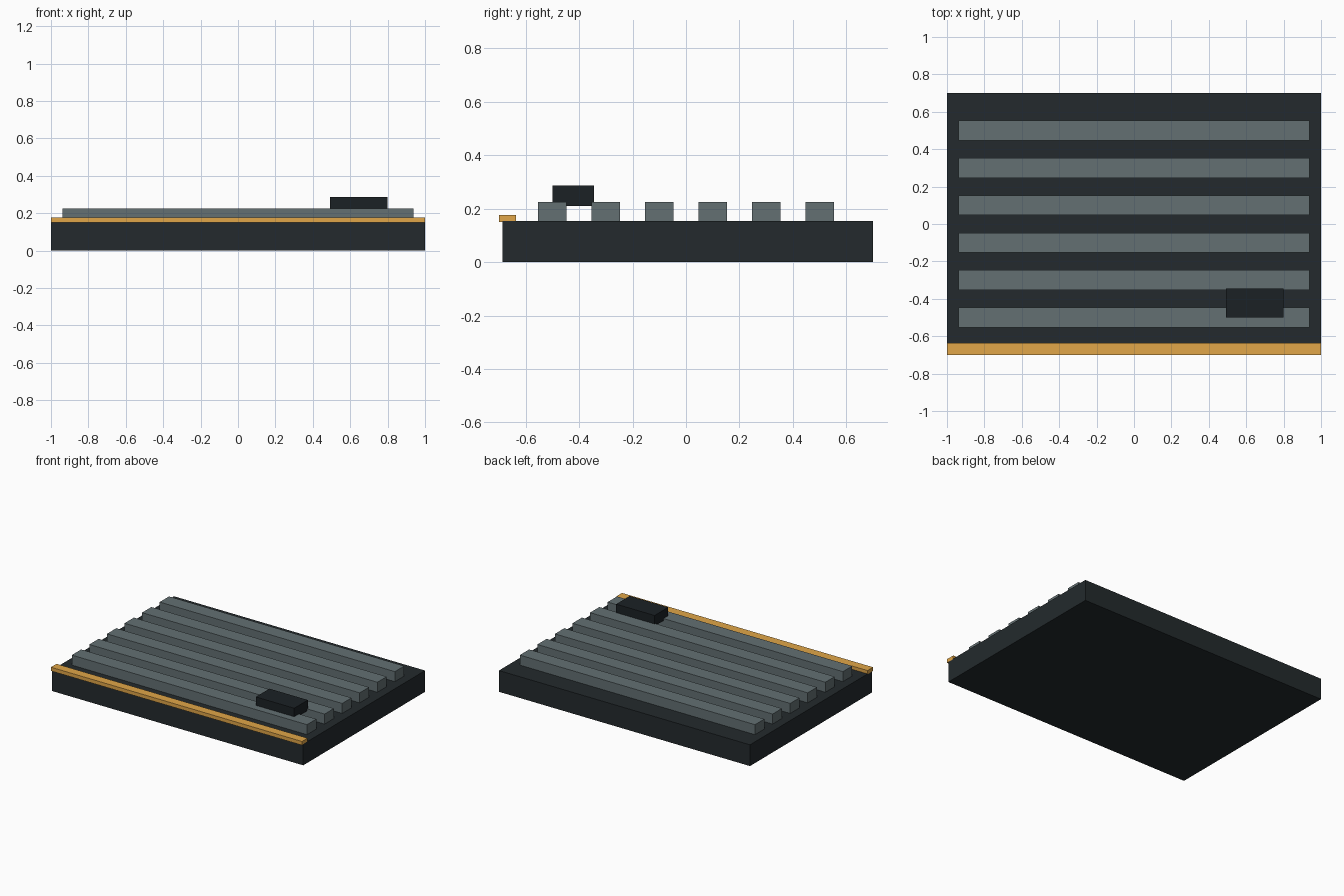
import bpy
from mathutils import Vector

default = bpy.data.objects.get("Cube")
if default:
    bpy.data.objects.remove(default, do_unlink=True)


def material(name, rgb):
    mat = bpy.data.materials.new(name)
    mat.use_nodes = True
    color = (*rgb, 1)
    mat.diffuse_color = color
    mat.node_tree.nodes["Principled BSDF"].inputs["Base Color"].default_value = color
    return mat


def box(name, low, high, mat):
    """Add a box spanning two opposite corners."""
    low, high = Vector(low), Vector(high)
    bpy.ops.mesh.primitive_cube_add(size=1, location=(low + high) / 2)
    obj = bpy.context.object
    obj.name = name
    obj.scale = high - low
    bpy.ops.object.transform_apply(location=False, rotation=False, scale=True)
    obj.data.materials.append(mat)
    return obj


charcoal = material("charcoal", (0.017, 0.023, 0.026))
slate = material("slate_grey", (0.125, 0.16, 0.17))
amber = material("amber", (0.75, 0.38, 0.065))
black = material("near_black", (0.011, 0.015, 0.018))

# Base slab
base_top = 0.153
box("base", (-1, -0.686, 0), (1, 0.7, base_top), charcoal)

# Evenly spaced raised slats
slat_count, spacing, half_width = 6, 0.2, 0.053
for i in range(slat_count):
    y = (i - (slat_count - 1) / 2) * spacing
    box(f"slat_{i + 1}", (-0.937, y - half_width, base_top),
        (0.937, y + half_width, 0.225), slate)

# Front edge strip, slightly overhanging the base
box("front_trim", (-1, -0.7, 0.15), (1, -0.637, 0.177), amber)

# Small block resting on the slats
box("small_block", (0.492, -0.5, 0.21), (0.798, -0.345, 0.286), black)
